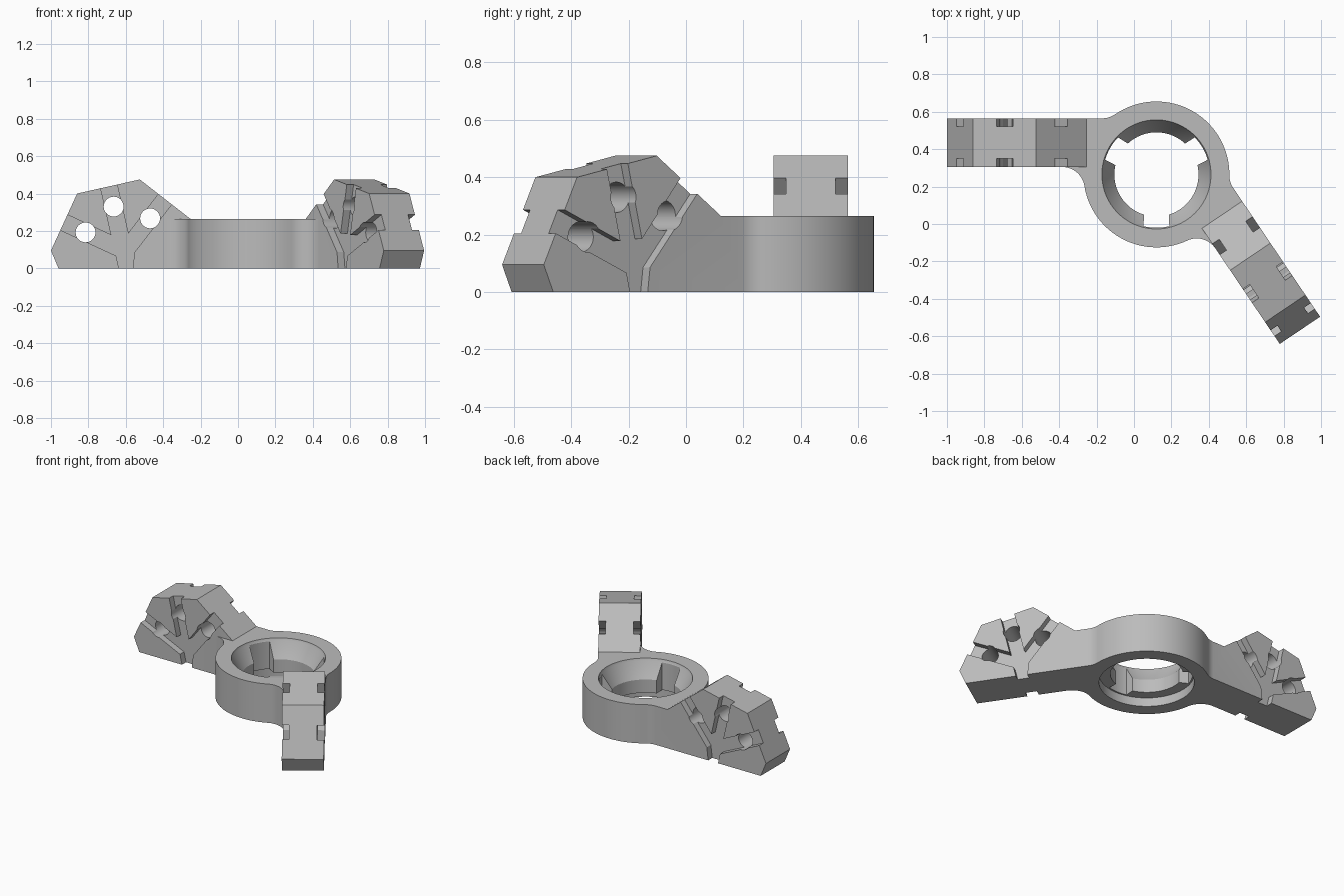
import bpy, bmesh, math
from mathutils import Matrix, Vector

if "Cube" in bpy.data.objects:
    bpy.data.objects.remove(bpy.data.objects["Cube"])

CENTRE = Vector((0.12, 0.265, 0))   # ring centre; parts are built around it
RING_R, BORE_R, BASE_H = 0.39, 0.295, 0.265
ARM_Y = (0.04, 0.30)                # arm sides, measured from the ring centre
AXIS = math.radians(62)             # symmetry line between the two arms

plastic = bpy.data.materials.new("grey plastic")
plastic.use_nodes = True
grey = (0.5, 0.5, 0.5, 1)
plastic.diffuse_color = grey
plastic.node_tree.nodes["Principled BSDF"].inputs["Base Color"].default_value = grey


def finish(name, bm):
    bmesh.ops.recalc_face_normals(bm, faces=bm.faces)
    mesh = bpy.data.meshes.new(name)
    bm.to_mesh(mesh)
    bm.free()
    mesh.materials.append(plastic)
    ob = bpy.data.objects.new(name, mesh)
    bpy.context.scene.collection.objects.link(ob)
    return ob


def prism(name, points, push):
    """Extrude a closed outline along a vector."""
    bm = bmesh.new()
    face = bm.faces.new([bm.verts.new(p) for p in points])
    out = bmesh.ops.extrude_face_region(bm, geom=[face])
    moved = [v for v in out["geom"] if isinstance(v, bmesh.types.BMVert)]
    bmesh.ops.translate(bm, verts=moved, vec=push)
    if not any(len(f.verts) == len(points) and f != face for f in bm.faces):
        bm.faces.new(face.verts)
    return finish(name, bm)


def side_prism(name, outline, y0, y1):
    """Extrude an x-z outline across the arm."""
    return prism(name, [(x - CENTRE.x, y0, z) for x, z in outline], (0, y1 - y0, 0))


def lathe(name, profile, steps=96):
    """Closed solid of revolution from (radius, z) points."""
    bm = bmesh.new()
    verts = [bm.verts.new((r, 0, z)) for r, z in profile]
    edges = [bm.edges.new(pair) for pair in zip(verts, verts[1:])]
    bmesh.ops.spin(bm, geom=verts + edges, cent=(0, 0, 0), axis=(0, 0, 1),
                   angle=math.tau, steps=steps)
    bmesh.ops.remove_doubles(bm, verts=bm.verts, dist=1e-4)
    bmesh.ops.holes_fill(bm, edges=[e for e in bm.edges if e.is_boundary], sides=0)
    return finish(name, bm)


def combine(target, tool, operation):
    mod = target.modifiers.new("combine", "BOOLEAN")
    mod.operation, mod.object, mod.solver = operation, tool, "EXACT"
    bpy.context.view_layer.objects.active = target
    bpy.ops.object.modifier_apply(modifier=mod.name)
    bpy.data.objects.remove(tool)


def arc(cx, cy, r, a0, a1, steps):
    angles = [math.radians(a0 + (a1 - a0) * i / steps) for i in range(steps + 1)]
    return [Vector((cx + r * math.cos(a), cy + r * math.sin(a), 0)) for a in angles]


# Ring outline with concave fillets towards the arm
R = 0.12
x_out = -math.sqrt((RING_R + R) ** 2 - (ARM_Y[1] + R) ** 2)
x_in = -math.sqrt((RING_R + R) ** 2 - (ARM_Y[0] - R) ** 2)
a_out = math.degrees(math.atan2(ARM_Y[1] + R, x_out))
a_in = math.degrees(math.atan2(ARM_Y[0] - R, x_in)) + 360
outline = arc(x_out, ARM_Y[1] + R, R, a_out - 180, -88, 8)
outline += [Vector((-0.32, 0.22, 0)), Vector((-0.45, 0.1, 0))]
outline += arc(x_in, ARM_Y[0] - R, R, 88, a_in - 180, 14)
outline += arc(0, 0, RING_R, a_in, a_out + 360, 80)[1:-1]
body = prism("ring_bracket", outline, (0, 0, BASE_H))

# Faceted arm head
head = [(-0.96, 0), (-1, 0.095), (-0.86, 0.4), (-0.525, 0.475),
        (-0.255, BASE_H), (-0.1, BASE_H), (-0.1, 0)]
combine(body, side_prism("arm", head, *ARM_Y), "UNION")

# Branching grooves on both arm sides, opening at the rim and underneath
grooves = [(-0.637, -0.05), (-0.637, 0), (-0.652, 0.067), (-1.022, 0.238), (-0.984, 0.32),
           (-0.677, 0.177), (-0.752, 0.506), (-0.664, 0.526), (-0.587, 0.185),
           (-0.377, 0.46), (-0.306, 0.405), (-0.553, 0.086), (-0.563, 0), (-0.563, -0.05)]
DEPTH = 0.044
for y0, y1 in ((ARM_Y[0] - 0.05, ARM_Y[0] + DEPTH), (ARM_Y[1] - DEPTH, ARM_Y[1] + 0.05)):
    combine(body, side_prism("grooves", grooves, y0, y1), "DIFFERENCE")

# Holes through the arm
for hx, hz in ((-0.815, 0.192), (-0.665, 0.33), (-0.47, 0.267)):
    circle = [(p.x, p.y) for p in arc(hx, hz, 0.053, 2, 354.5, 47)]
    combine(body, side_prism("hole", circle, ARM_Y[0] - 0.1, ARM_Y[1] + 0.1), "DIFFERENCE")

# Reflect the arm half across the symmetry line
c2, s2 = math.cos(2 * AXIS), math.sin(2 * AXIS)
reflect = Matrix(((c2, s2, 0, 0), (s2, -c2, 0, 0), (0, 0, 1, 0), (0, 0, 0, 1)))
bm = bmesh.new()
bm.from_mesh(body.data)
bmesh.ops.bisect_plane(bm, geom=bm.verts[:] + bm.edges[:] + bm.faces[:], plane_co=(0, 0, 0),
                       plane_no=(-math.sin(AXIS), math.cos(AXIS), 0), clear_inner=True)
copy = bmesh.ops.duplicate(bm, geom=bm.verts[:] + bm.edges[:] + bm.faces[:])["geom"]
bmesh.ops.transform(bm, matrix=reflect, verts=[g for g in copy if isinstance(g, bmesh.types.BMVert)])
bmesh.ops.reverse_faces(bm, faces=[g for g in copy if isinstance(g, bmesh.types.BMFace)])
bmesh.ops.remove_doubles(bm, verts=bm.verts, dist=1e-4)
bm.to_mesh(body.data)
bm.free()

# Bore with a funnel mouth and an inner lip
bore = [(BORE_R, -0.1), (BORE_R, 0.06), (0.225, 0.06), (0.225, 0.15),
        (BORE_R - 0.008, 0.25), (BORE_R, BASE_H + 0.01), (BORE_R, 0.4)]
combine(body, lathe("bore", bore), "DIFFERENCE")

# Three notches through the lip
for middle in (30, 150, 270):
    wedge = arc(0, 0, 0.285, middle - 14, middle + 14, 10)
    wedge += arc(0, 0, 0.15, middle + 25, middle - 25, 4)
    notch = prism("notch", [p - Vector((0, 0, 0.1)) for p in wedge], (0, 0, 0.5))
    combine(body, notch, "DIFFERENCE")

# Place and shade
body.location = CENTRE
bpy.ops.object.select_all(action="DESELECT")
body.select_set(True)
bpy.context.view_layer.objects.active = body
bpy.ops.object.shade_smooth_by_angle(angle=math.radians(25))
